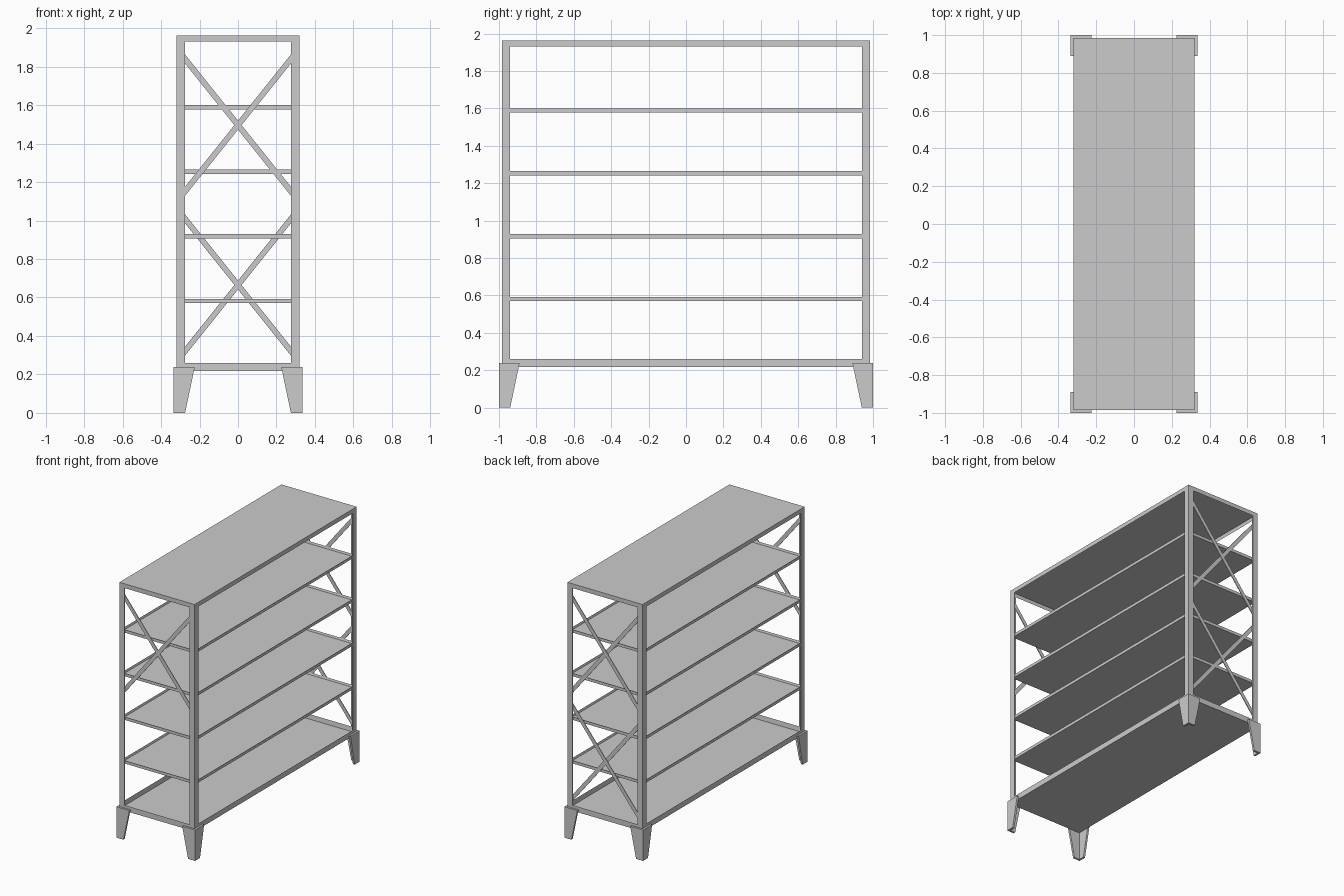
import bpy, bmesh, math
from mathutils import Vector

if "Cube" in bpy.data.objects:
    bpy.data.objects.remove(bpy.data.objects["Cube"])

HX, HY = 0.32, 0.985      # outer half-size of the frame
T = 0.007                 # sheet / angle-iron thickness


def finish(name, bm, mirror=False):
    bmesh.ops.recalc_face_normals(bm, faces=bm.faces)
    mesh = bpy.data.meshes.new(name)
    bm.to_mesh(mesh)
    bm.free()
    ob = bpy.data.objects.new(name, mesh)
    bpy.context.collection.objects.link(ob)
    if mirror:
        m = ob.modifiers.new("mirror", 'MIRROR')
        m.use_axis = (True, True, False)
        m.use_mirror_merge = False
    return ob


def prism(bm, points, offset):
    """Extrude a planar outline along an offset vector."""
    face = bm.faces.new([bm.verts.new(p) for p in points])
    new = bmesh.ops.extrude_face_region(bm, geom=[face], use_keep_orig=True)
    verts = [g for g in new["geom"] if isinstance(g, bmesh.types.BMVert)]
    bmesh.ops.translate(bm, verts=verts, vec=offset)


def tray(name, hx, hy, z0, z1, open_up=True):
    """Shallow sheet-metal tray: a box with one face inset and sunk."""
    bm = bmesh.new()
    prism(bm, [(-hx, -hy, z0), (hx, -hy, z0), (hx, hy, z0), (-hx, hy, z0)], (0, 0, z1 - z0))
    bmesh.ops.recalc_face_normals(bm, faces=bm.faces)
    sign = 1 if open_up else -1
    face = [f for f in bm.faces if f.normal.z * sign > 0.9]
    bmesh.ops.inset_region(bm, faces=face, thickness=T)
    bmesh.ops.translate(bm, verts=face[0].verts, vec=(0, 0, -sign * (z1 - z0 - T)))
    return finish(name, bm)


# Top and bottom frames with their panels
tray("top_panel", HX, HY, 1.93, 1.963, open_up=False)
tray("bottom_shelf", HX, HY, 0.217, 0.26)

# Four inner shelves
for i in range(4):
    z = 0.57 + 0.3358 * i
    tray(f"shelf_{i + 1}", HX - T, HY - 2.6 * T, z, z + 0.023)

# Angle-iron corner posts
W = 0.045
bm = bmesh.new()
prism(bm, [(HX, HY, 0.26), (HX - W, HY, 0.26), (HX - W, HY - T, 0.26),
           (HX - T, HY - T, 0.26), (HX - T, HY - W, 0.26), (HX, HY - W, 0.26)], (0, 0, 1.67))
finish("corner_posts", bm, mirror=True)

# Tapered feet: two plates meeting at each corner
P, FX, FY = 0.015, HX + 0.015, HY + 0.015
bm = bmesh.new()
prism(bm, [(FX, FY, 0), (FX - 0.06, FY, 0), (FX - 0.11, FY, 0.238), (FX, FY, 0.238)], (0, -P, 0))
prism(bm, [(FX, FY - P, 0), (FX, FY - 0.06, 0), (FX, FY - 0.11, 0.238), (FX, FY - P, 0.238)], (-P, 0, 0))
finish("feet", bm, mirror=True)


# Cross braces: flat bars behind the post flanges
def cross(name, zc, side):
    bm = bmesh.new()
    for k, slant in enumerate((1, -1)):
        x = 0.305
        rise = slant * 1.25 * x
        v = 0.0235            # half the vertical width of the slanted bar
        y = side * (HY - T - k * 0.005)
        prism(bm, [(-x, y, zc - rise - v), (x, y, zc + rise - v),
                   (x, y, zc + rise + v), (-x, y, zc - rise + v)], (0, -side * 0.005, 0))
    finish(name, bm)


cross("front_upper_brace", 1.496, -1)
cross("back_upper_brace", 1.496, 1)
cross("back_lower_brace", 0.665, 1)
